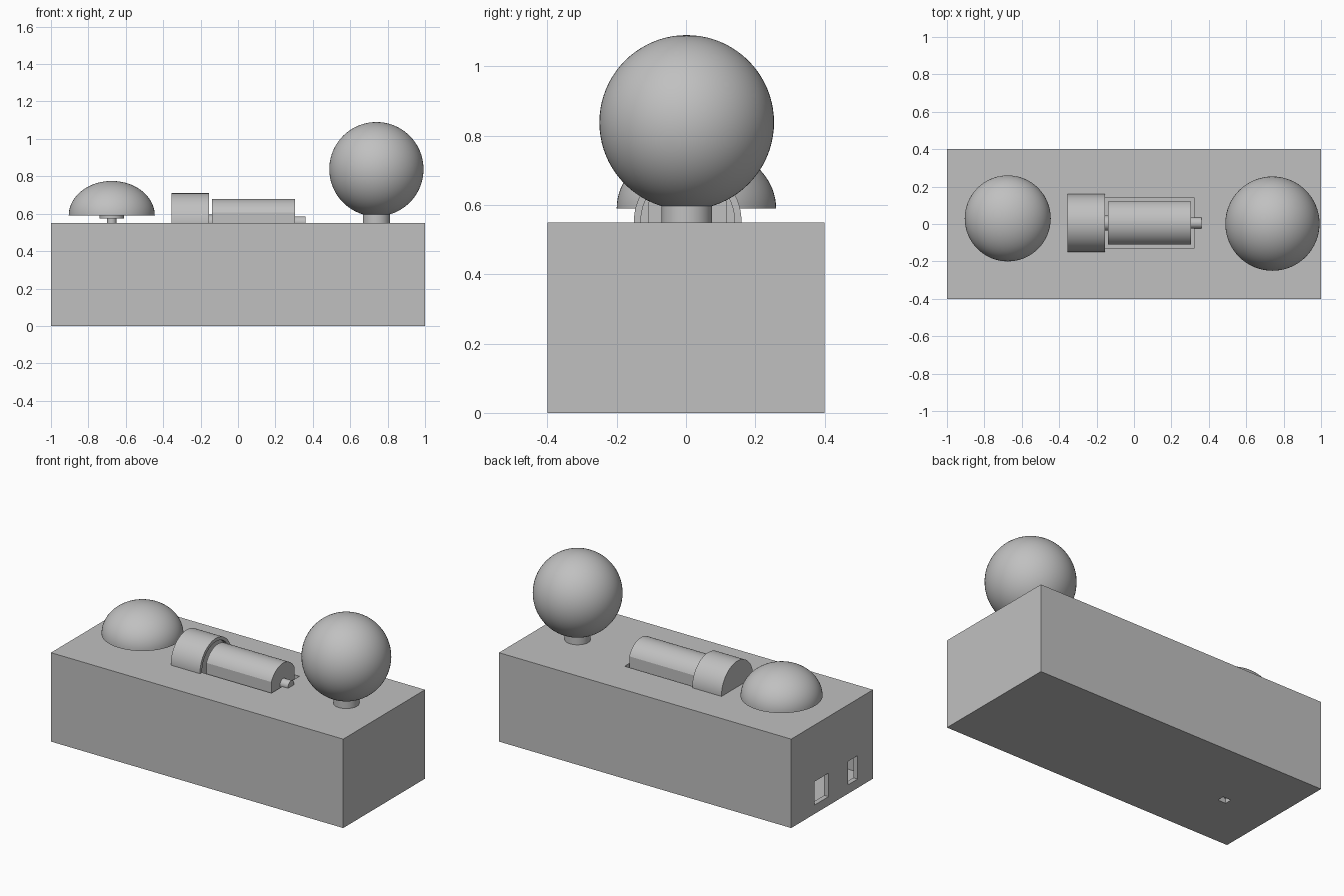
import bpy, bmesh, math
from mathutils import Matrix

cube = bpy.data.objects.get("Cube")
if cube:
    bpy.data.objects.remove(cube, do_unlink=True)

# One plain grey for the whole model
grey = bpy.data.materials.new("plain_grey")
grey.use_nodes = True
colour = (0.53, 0.53, 0.53, 1)
grey.diffuse_color = colour
for node in grey.node_tree.nodes:
    if node.type == 'BSDF_PRINCIPLED':
        node.inputs["Base Color"].default_value = colour


def finish(name, bm, smooth=False):
    bmesh.ops.recalc_face_normals(bm, faces=bm.faces)
    mesh = bpy.data.meshes.new(name)
    bm.to_mesh(mesh)
    bm.free()
    mesh.materials.append(grey)
    obj = bpy.data.objects.new(name, mesh)
    bpy.context.collection.objects.link(obj)
    if smooth:
        bpy.ops.object.select_all(action='DESELECT')
        obj.select_set(True)
        bpy.context.view_layer.objects.active = obj
        bpy.ops.object.shade_smooth_by_angle(angle=math.radians(35))
    return obj


def box(name, x, y, z):
    bm = bmesh.new()
    bmesh.ops.create_cube(bm, size=1)
    for v in bm.verts:
        for i, (low, high) in enumerate((x, y, z)):
            v.co[i] = low if v.co[i] < 0 else high
    return finish(name, bm)


def lathe(name, profile, centre, along_x=False, steps=64):
    """Spin (radius, height) points about z, optionally laid along x."""
    bm = bmesh.new()
    verts = [bm.verts.new((r, 0, h)) for r, h in profile]
    edges = [bm.edges.new(pair) for pair in zip(verts, verts[1:])]
    bmesh.ops.spin(bm, geom=verts + edges, axis=(0, 0, 1), cent=(0, 0, 0),
                   angle=math.tau, steps=steps)
    bmesh.ops.remove_doubles(bm, verts=bm.verts, dist=0.0001)
    if along_x:
        bm.transform(Matrix.Rotation(math.pi / 2, 4, 'Y'))
    bm.transform(Matrix.Translation(centre))
    return finish(name, bm, True)


def rod(name, radius, start, end, centre, along_x=False):
    return lathe(name, [(0, start), (radius, start), (radius, end), (0, end)], centre, along_x)


def cut(target, cutter):
    cutter.hide_render = True
    mod = target.modifiers.new("cut", 'BOOLEAN')
    mod.operation, mod.solver, mod.object = 'DIFFERENCE', 'EXACT', cutter
    bpy.context.view_layer.objects.active = target
    bpy.ops.object.modifier_apply(modifier=mod.name)
    bpy.data.objects.remove(cutter, do_unlink=True)


# Hollow case with motor slot, end openings and a small hole underneath
TOP, WALL = 0.55, 0.03
case = box("case", (-1, 1), (-0.4, 0.4), (0, TOP))
cut(case, box("cavity", (-1 + WALL, 1 - WALL), (-0.4 + WALL, 0.4 - WALL), (WALL, TOP - WALL)))
cut(case, box("motor_slot", (-0.3, 0.32), (-0.13, 0.143), (0.5, 0.6)))
cut(case, box("bottom_hole", (-0.7, -0.645), (-0.055, -0.01), (-0.1, 0.1)))
for name, low, high in (("wide", 0.035, 0.17), ("narrow", -0.25, -0.155)):
    cut(case, box(name + "_opening", (-1.1, -0.9), (low, high), (0.055, 0.2)))
    middle = (low + high) / 2
    box(name + "_connector", (-0.95, -0.8), (middle, high + 0.02), (0.13, 0.22))

# Dome on a thin stem with a small disc
dome_at = (-0.675, 0.03, 0)
arc = [math.pi / 2 * i / 20 for i in range(21)]
lathe("dome", [(0, 0.59)] + [(0.23 * math.cos(a), 0.59 + 0.185 * math.sin(a)) for a in arc], dome_at)
rod("dome_disc", 0.065, 0.575, 0.592, dome_at)
rod("dome_stem", 0.025, 0.5, 0.58, dome_at)

# Ball on a short neck
ball_at = (0.74, 0.002, 0)
arc = [math.pi * i / 40 - math.pi / 2 for i in range(41)]
lathe("ball", [(0.252 * math.cos(a), 0.838 + 0.252 * math.sin(a)) for a in arc], ball_at)
rod("ball_neck", 0.073, 0.5, 0.61, ball_at)

# Motor lying in the slot: flat-sided body, collar, shaft and cap
axis = (0, 0.005, 0.555)
body = rod("motor_body", 0.125, -0.14, 0.305, axis, True)
for side in (-1, 1):
    edges = sorted((0.005 + side * 0.114, 0.005 + side * 0.2))
    cut(body, box("body_flat", (-0.3, 0.5), edges, (0.3, 0.8)))
rod("motor_collar", 0.04, -0.18, -0.13, axis, True)
rod("motor_shaft", 0.03, 0.29, 0.36, axis, True)
lathe("motor_cap", [(0, -0.355), (0.155, -0.355), (0.155, -0.155), (0.135, -0.155),
                    (0.135, -0.175), (0, -0.175)], axis, True)
